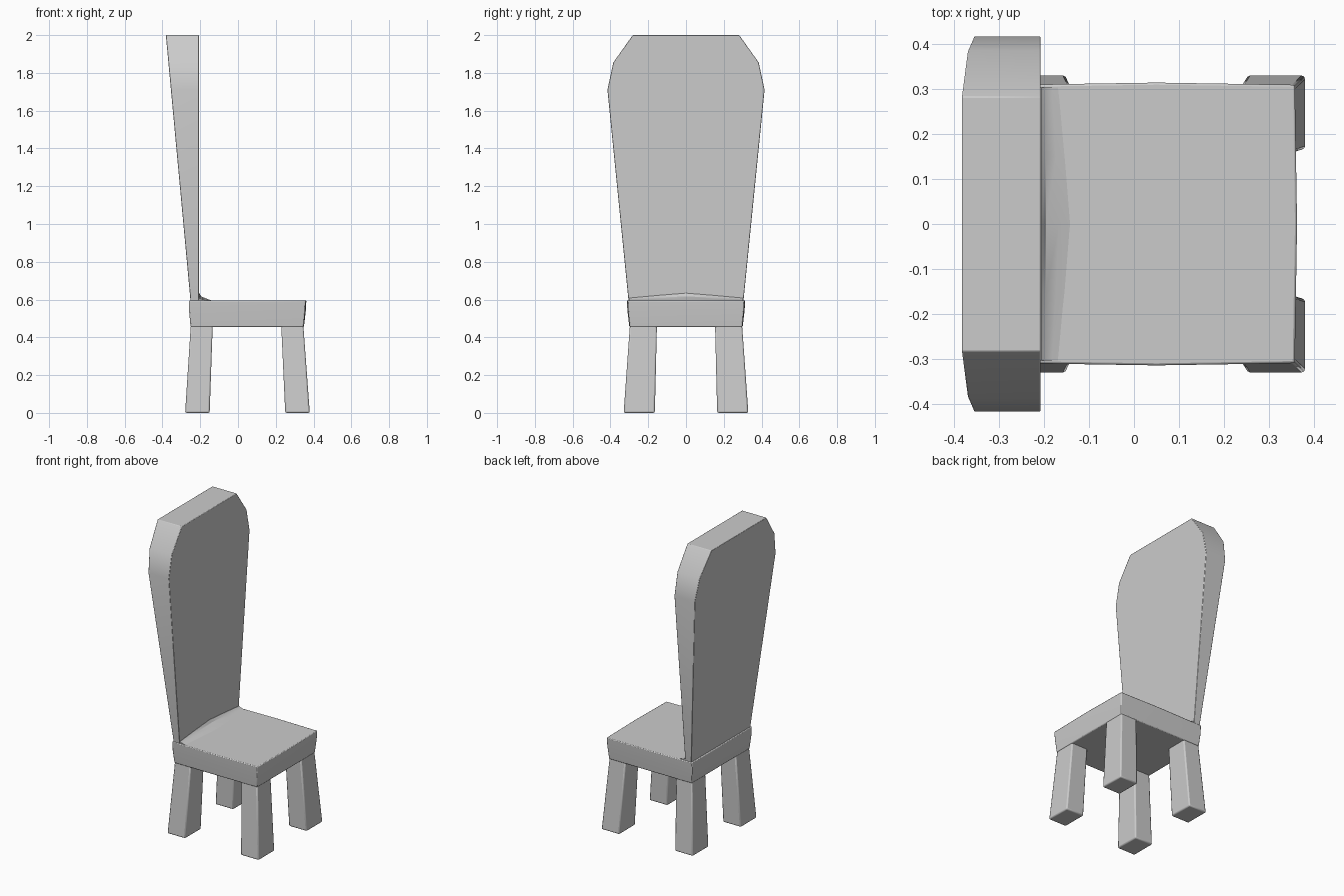
import bpy, bmesh

if "Cube" in bpy.data.objects:
    bpy.data.objects.remove(bpy.data.objects["Cube"])


def finish(name, bm, bevel=0.0, mirror=False):
    """Turn a bmesh into a named object with softened edges."""
    bmesh.ops.recalc_face_normals(bm, faces=bm.faces)
    mesh = bpy.data.meshes.new(name)
    bm.to_mesh(mesh)
    bm.free()
    ob = bpy.data.objects.new(name, mesh)
    bpy.context.collection.objects.link(ob)
    bpy.ops.object.select_all(action='DESELECT')
    ob.select_set(True)
    bpy.context.view_layer.objects.active = ob
    bpy.ops.object.shade_smooth_by_angle(angle=0.52)
    if bevel:
        mod = ob.modifiers.new("soft_edges", 'BEVEL')
        mod.width, mod.segments = bevel, 2
        mod.limit_method, mod.angle_limit = 'ANGLE', 0.6
    if mirror:
        mod = ob.modifiers.new("mirror", 'MIRROR')
        mod.use_axis = (False, True, False)
        mod.use_mirror_merge = False
    return ob


def loft(name, rings, **kw):
    """Skin a list of equal-length rings of points and cap both ends."""
    bm = bmesh.new()
    loops = [[bm.verts.new(p) for p in ring] for ring in rings]
    n = len(loops[0])
    for a, b in zip(loops, loops[1:]):
        for i in range(n):
            j = (i + 1) % n
            bm.faces.new((a[i], a[j], b[j], b[i]))
    bm.faces.new(loops[0])
    bm.faces.new(loops[-1])
    return finish(name, bm, **kw)


def rect(x0, x1, y0, y1, z):
    return [(x0, y0, z), (x1, y0, z), (x1, y1, z), (x0, y1, z)]


# Seat block: tapers slightly downward, front and sides bow outward at the top
def seat_ring(x0, x1, y, z, bow):
    xm = 0.05
    return [(x0, -y, z), (xm, -y - bow, z), (x1, -y, z), (x1 + bow, 0, z),
            (x1, y, z), (xm, y + bow, z), (x0, y, z), (x0, 0, z)]


loft("seat", [seat_ring(-0.251, 0.347, 0.298, 0.455, 0.002),
              seat_ring(-0.259, 0.355, 0.306, 0.54, 0.004),
              seat_ring(-0.259, 0.357, 0.309, 0.596, 0.005)], bevel=0.005)

# Splayed legs, mirrored left to right
for name, top, bottom in (("front_leg", (0.229, 0.346), (0.25, 0.38)),
                          ("rear_leg", (-0.25, -0.134), (-0.28, -0.15))):
    loft(name, [rect(*bottom, 0.165, 0.33, 0),
                rect(*top, 0.154, 0.297, 0.462)], bevel=0.008, mirror=True)

# Tall backrest: flaring outline with a clipped top, thicker toward the top
outline = [(0.301, 0.56), (0.416, 1.71), (0.385, 1.855), (0.282, 2.0)]
outline += [(-y, z) for y, z in reversed(outline)]
front_face = [(-0.207, y, z) for y, z in outline]
rear_face = [(-0.252 - 0.13 * (z - 0.6) / 1.4, y, z) for y, z in outline]
loft("backrest", [rear_face, front_face], bevel=0.003)

# Curved blend between seat and backrest, highest in the middle
stations = []
for y, h in ((-0.303, 0.012), (-0.15, 0.026), (0, 0.038), (0.15, 0.026), (0.303, 0.012)):
    w = 0.03 + h
    stations.append([(-0.215, y, 0.58), (-0.215, y, 0.596 + h), (-0.205, y, 0.596 + h),
                     (-0.195, y, 0.596 + h * 0.55), (-0.207 + w * 0.6, y, 0.597 + h * 0.2),
                     (-0.207 + w, y, 0.595), (-0.207 + w, y, 0.58)])
loft("seat_back_blend", stations)
